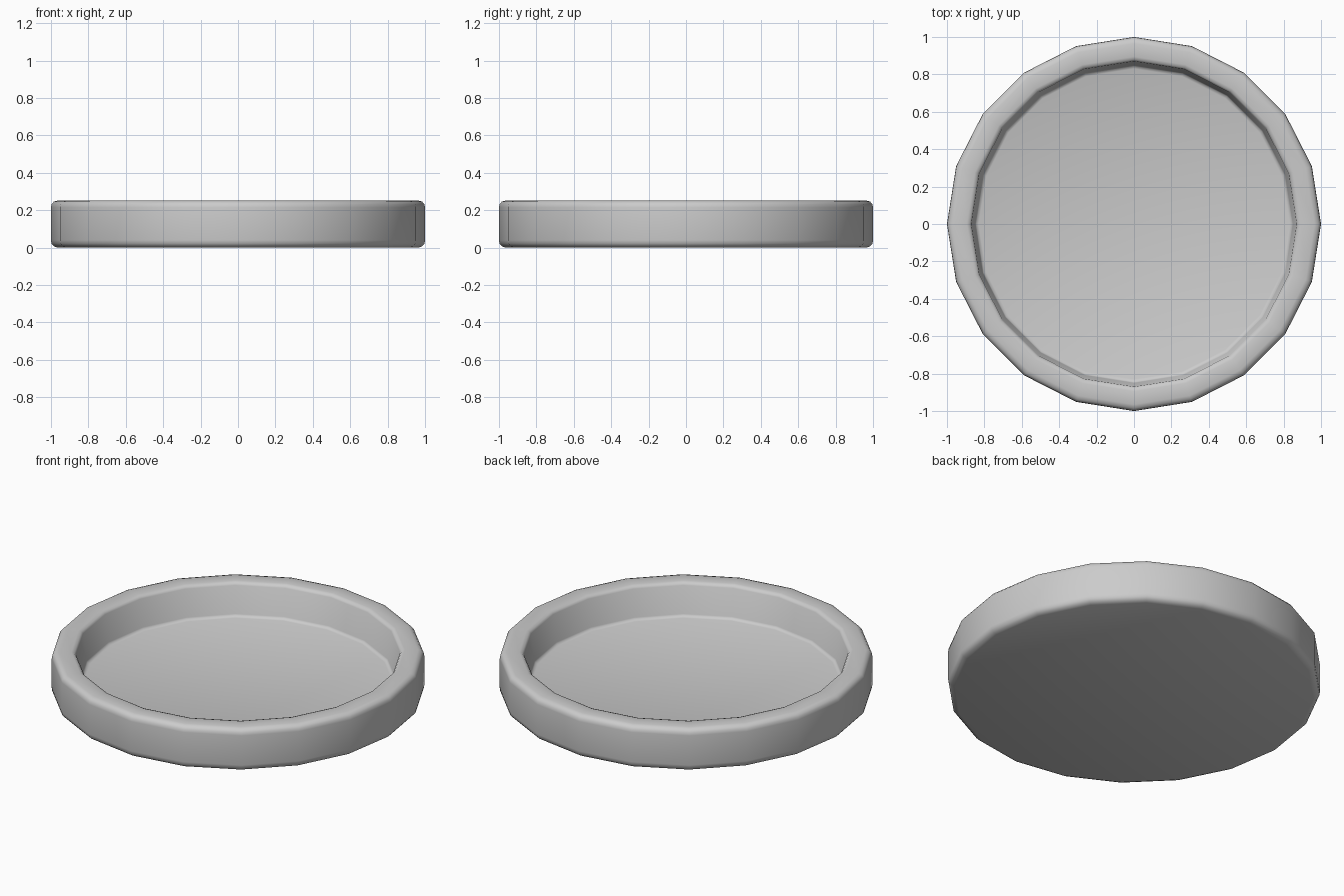
import bpy, bmesh
from math import cos, sin, tau

if "Cube" in bpy.data.objects:
    bpy.data.objects.remove(bpy.data.objects["Cube"])

SIDES = 20

# Half cross-section (radius, height) from the underside, round the rim, to the floor
profile = [
    (0.965, 0.0), (0.985, 0.008), (0.997, 0.022), (1.0, 0.04),      # lower outer edge
    (1.0, 0.215), (0.997, 0.232), (0.985, 0.246), (0.965, 0.252),   # upper outer edge
    (0.895, 0.252), (0.879, 0.247), (0.870, 0.235),                 # inner lip
    (0.850, 0.075), (0.844, 0.065), (0.830, 0.06),                  # wall into floor
]

bm = bmesh.new()
rings = [[bm.verts.new((r * cos(tau * i / SIDES), r * sin(tau * i / SIDES), z))
          for i in range(SIDES)] for r, z in profile]

# Walls between neighbouring rings
for low, high in zip(rings, rings[1:]):
    for i in range(SIDES):
        j = (i + 1) % SIDES
        bm.faces.new((low[i], low[j], high[j], high[i]))

# Flat underside and dish floor
bm.faces.new(rings[0][::-1])
bm.faces.new(rings[-1])
bmesh.ops.recalc_face_normals(bm, faces=bm.faces)

mesh = bpy.data.meshes.new("round_tray")
bm.to_mesh(mesh)
bm.free()
tray = bpy.data.objects.new("round_tray", mesh)
bpy.context.collection.objects.link(tray)

# Smooth shading
bpy.context.view_layer.objects.active = tray
tray.select_set(True)
bpy.ops.object.shade_smooth_by_angle(angle=0.7)
